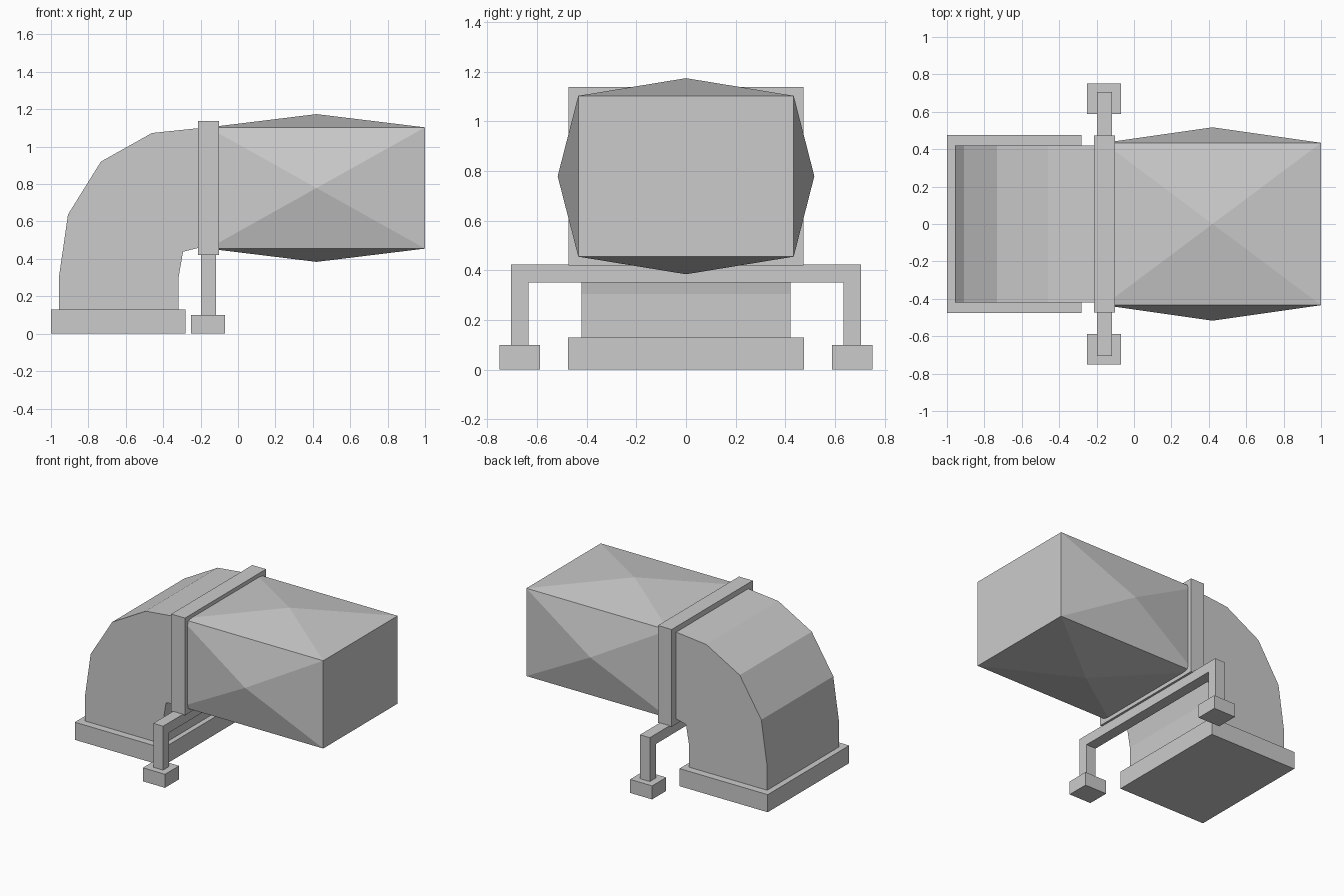
import bpy
import bmesh
from mathutils import Vector

cube = bpy.data.objects.get("Cube")
if cube:
    bpy.data.objects.remove(cube, do_unlink=True)

# Single galvanised metal colour
metal = bpy.data.materials.new("grey metal")
metal.use_nodes = True
GREY = (0.6, 0.6, 0.6, 1)
metal.diffuse_color = GREY
metal.node_tree.nodes["Principled BSDF"].inputs["Base Color"].default_value = GREY


def finish(name, bm):
    bmesh.ops.recalc_face_normals(bm, faces=bm.faces)
    mesh = bpy.data.meshes.new(name)
    bm.to_mesh(mesh)
    bm.free()
    mesh.materials.append(metal)
    obj = bpy.data.objects.new(name, mesh)
    bpy.context.collection.objects.link(obj)
    return obj


def box_bmesh(low, high):
    low, high = Vector(low), Vector(high)
    bm = bmesh.new()
    bmesh.ops.create_cube(bm, size=1)
    bmesh.ops.scale(bm, vec=high - low, verts=bm.verts)
    bmesh.ops.translate(bm, vec=(low + high) / 2, verts=bm.verts)
    return bm


def box(name, low, high):
    return finish(name, box_bmesh(low, high))


def extrude(name, points, offset):
    bm = bmesh.new()
    face = bm.faces.new([bm.verts.new(p) for p in points])
    result = bmesh.ops.extrude_face_region(bm, geom=[face], use_keep_orig=True)
    moved = [v for v in result["geom"] if isinstance(v, bmesh.types.BMVert)]
    bmesh.ops.translate(bm, vec=offset, verts=moved)
    return finish(name, bm)


# Base plate and curved elbow duct
box("base_plate", (-1, -0.475, 0), (-0.28, 0.475, 0.13))
outer = [(-0.957, 0.1), (-0.957, 0.305), (-0.909, 0.637), (-0.733, 0.92),
         (-0.46, 1.073), (-0.16, 1.104)]
inner = [(-0.16, 0.472), (-0.294, 0.438), (-0.317, 0.305), (-0.317, 0.1)]
extrude("elbow_duct", [(x, -0.42, z) for x, z in outer + inner], (0, 0.84, 0))

# Flange collar between elbow and straight duct
box("flange_collar", (-0.214, -0.473, 0.42), (-0.102, 0.473, 1.138))

# Straight duct: each long side bulges to a shallow pyramid
bm = box_bmesh((-0.16, -0.434, 0.455), (1, 0.434, 1.103))
bm.normal_update()
sides = [f for f in bm.faces if abs(f.normal.x) < 0.5]
for face in sides:
    rise = 0.083 if abs(face.normal.y) > 0.5 else 0.071
    peak = face.calc_center_median() + face.normal * rise
    tip = bmesh.ops.poke(bm, faces=[face])["verts"][0]
    tip.co = peak
finish("straight_duct", bm)

# Support bracket with a foot under each leg
half = [(0.705, 0.05), (0.705, 0.424), (-0.705, 0.424), (-0.705, 0.05),
        (-0.635, 0.05), (-0.635, 0.35), (0.635, 0.35), (0.635, 0.05)]
extrude("support_bracket", [(-0.198, y, z) for y, z in half], (0.08, 0, 0))
for side, y in (("left", 0.67), ("right", -0.67)):
    foot = "back_foot" if y > 0 else "front_foot"
    box(foot, (-0.25, y - 0.082, 0), (-0.07, y + 0.082, 0.1))
